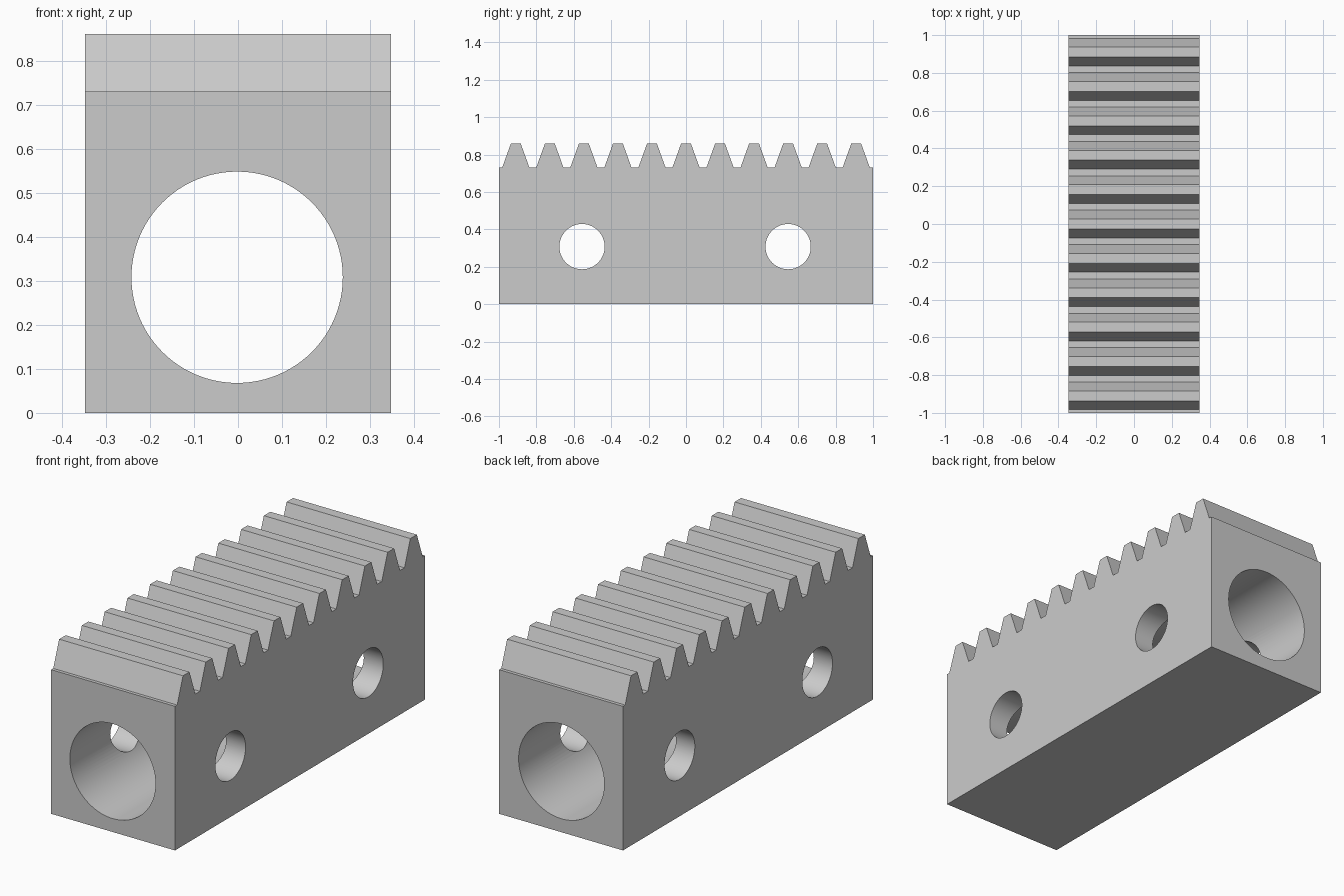
import bpy
import bmesh
import math

if "Cube" in bpy.data.objects:
    bpy.data.objects.remove(bpy.data.objects["Cube"])

HALF_WIDTH, HALF_LENGTH = 0.347, 1.0
ROOT_Z, TIP_Z = 0.73, 0.86
PITCH, TIP_HALF, ROOT_HALF = 0.182, 0.026, 0.073
HOLE_Z = 0.308

steel = bpy.data.materials.new("light grey steel")
steel.use_nodes = True
grey = (0.6, 0.6, 0.6, 1)
steel.diffuse_color = grey
steel.node_tree.nodes["Principled BSDF"].inputs["Base Color"].default_value = grey


def make_rack():
    """Extrude the toothed side profile across the width."""
    outline = [(-HALF_LENGTH, 0), (-HALF_LENGTH, ROOT_Z)]
    for i in range(-5, 6):
        c = i * PITCH
        outline += [(c - ROOT_HALF, ROOT_Z), (c - TIP_HALF, TIP_Z),
                    (c + TIP_HALF, TIP_Z), (c + ROOT_HALF, ROOT_Z)]
    outline += [(HALF_LENGTH, ROOT_Z), (HALF_LENGTH, 0)]

    bm = bmesh.new()
    face = bm.faces.new([bm.verts.new((-HALF_WIDTH, y, z)) for y, z in outline])
    extruded = bmesh.ops.extrude_face_region(bm, geom=[face])["geom"]
    verts = [g for g in extruded if isinstance(g, bmesh.types.BMVert)]
    bmesh.ops.translate(bm, verts=verts, vec=(2 * HALF_WIDTH, 0, 0))
    bmesh.ops.recalc_face_normals(bm, faces=bm.faces)
    mesh = bpy.data.meshes.new("gear_rack")
    bm.to_mesh(mesh)
    bm.free()
    rack = bpy.data.objects.new("gear_rack", mesh)
    bpy.context.collection.objects.link(rack)
    return rack


def drill(target, radius, depth, location, rotation):
    """Cut a round through hole in the target."""
    bpy.ops.mesh.primitive_cylinder_add(vertices=96, radius=radius, depth=depth,
                                        location=location, rotation=rotation)
    cutter = bpy.context.object
    cutter.hide_render = True
    mod = target.modifiers.new("hole", 'BOOLEAN')
    mod.operation = 'DIFFERENCE'
    mod.solver = 'EXACT'
    mod.object = cutter
    bpy.ops.object.select_all(action='DESELECT')
    target.select_set(True)
    bpy.context.view_layer.objects.active = target
    bpy.ops.object.modifier_apply(modifier=mod.name)
    bpy.data.objects.remove(cutter)


rack = make_rack()

# Lengthwise bore
drill(rack, 0.24, 3, (-0.002, 0, HOLE_Z), (math.pi / 2, 0, 0))

# Cross holes through both side walls
for y in (-0.556, 0.546):
    drill(rack, 0.121, 2, (0, y, HOLE_Z), (0, math.pi / 2, 0))

rack.data.materials.clear()
rack.data.materials.append(steel)
bpy.ops.object.shade_smooth_by_angle(angle=math.radians(15))
